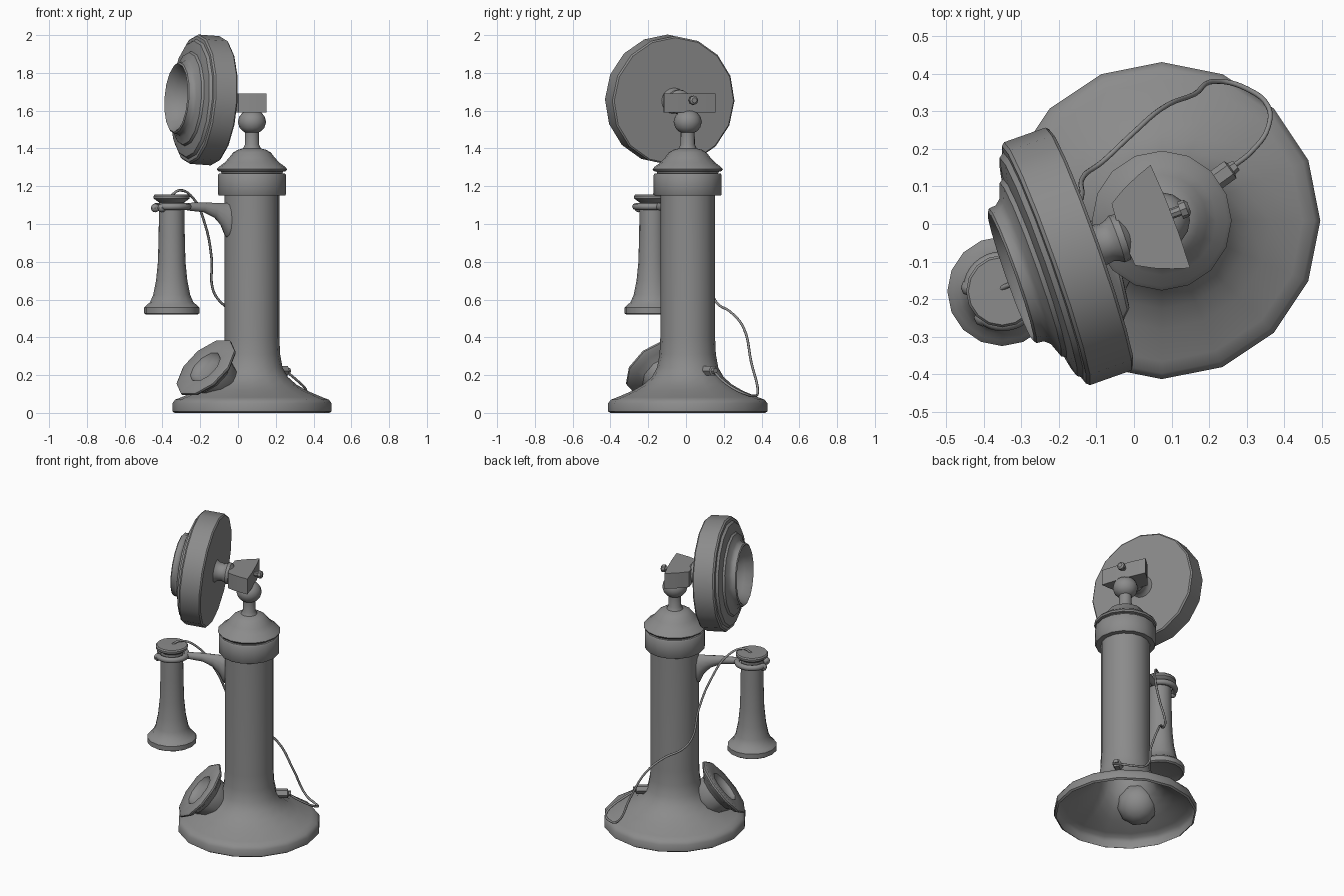
import bpy, bmesh
from math import sin, cos, pi, radians
from mathutils import Vector, Matrix

AX, AY = 0.074, 0.009            # main column axis
RX, RY = -0.351, -0.179          # receiver axis


def frame(origin, axis):
    return Matrix.Translation(Vector(origin)) @ Vector(axis).normalized().to_track_quat('Z', 'Y').to_matrix().to_4x4()


def loft(name, rings, mat=Matrix(), cap=(False, False)):
    """Skin equal-length rings of points."""
    bm = bmesh.new()
    rows = [[bm.verts.new(mat @ Vector(p)) for p in r] for r in rings]
    n = len(rows[0])
    for a, b in zip(rows, rows[1:]):
        for i in range(n):
            j = (i + 1) % n
            bm.faces.new((a[i], a[j], b[j], b[i]))
    if cap[0]:
        bm.faces.new(rows[0][::-1])
    if cap[1]:
        bm.faces.new(rows[-1])
    bmesh.ops.remove_doubles(bm, verts=bm.verts, dist=1e-5)
    bmesh.ops.recalc_face_normals(bm, faces=bm.faces)
    me = bpy.data.meshes.new(name)
    bm.to_mesh(me)
    bm.free()
    ob = bpy.data.objects.new(name, me)
    bpy.context.collection.objects.link(ob)
    return ob


def lathe(name, profile, mat, sides=16, cap=(False, False)):
    rings = [[(r * cos(2 * pi * i / sides), r * sin(2 * pi * i / sides), z) for i in range(sides)]
             for r, z in profile]
    return loft(name, rings, mat, cap)


def rod(name, points, radius):
    cu = bpy.data.curves.new(name, 'CURVE')
    cu.dimensions = '3D'
    cu.bevel_depth, cu.bevel_resolution, cu.resolution_u = radius, 2, 5
    cu.use_fill_caps = True
    sp = cu.splines.new('BEZIER')
    sp.bezier_points.add(len(points) - 1)
    for bp, p in zip(sp.bezier_points, points):
        bp.co = p
        bp.handle_left_type = bp.handle_right_type = 'AUTO'
    ob = bpy.data.objects.new(name, cu)
    bpy.context.collection.objects.link(ob)
    return ob


column_axis = Matrix.Translation((AX, AY, 0))

# hollow flared base and column
lathe("base_and_column", [(0.41, 0), (0.422, 0.008), (0.422, 0.05), (0.407, 0.07), (0.375, 0.082),
                          (0.29, 0.118), (0.235, 0.15), (0.19, 0.19), (0.162, 0.24), (0.149, 0.31),
                          (0.145, 0.4), (0.145, 1.16)], column_axis)
# collar around the column top
lathe("collar", [(0.14, 1.15), (0.175, 1.15), (0.18, 1.157), (0.18, 1.26), (0.174, 1.268), (0.12, 1.27)],
      column_axis)
# domed cap, neck and ball
lathe("cap_and_ball", [(0.16, 1.265), (0.165, 1.277), (0.18, 1.28), (0.186, 1.29), (0.175, 1.303),
                       (0.145, 1.325), (0.122, 1.35), (0.1, 1.378), (0.075, 1.393), (0.048, 1.4),
                       (0.038, 1.42), (0.037, 1.485), (0.05, 1.492), (0.066, 1.51), (0.075, 1.54),
                       (0.068, 1.567), (0.052, 1.588), (0.03, 1.6)], column_axis, cap=(True, True))

# transmitter: stepped disc with mouth opening, turned and tipped slightly up
az, tip = radians(199.5), radians(4)
n = Vector((cos(az) * cos(tip), sin(az) * cos(tip), sin(tip)))
mouth_frame = frame((-0.114, -0.064, 1.652), n)
lathe("transmitter", [(0, 0), (0.335, 0), (0.343, 0.008), (0.343, 0.125), (0.335, 0.134), (0.318, 0.136),
                      (0.308, 0.15), (0.28, 0.156), (0.252, 0.16), (0.245, 0.172), (0.205, 0.187),
                      (0.192, 0.202), (0.19, 0.222), (0.182, 0.228), (0.172, 0.22), (0.15, 0.18),
                      (0.11, 0.13), (0.06, 0.1), (0, 0.095)], mouth_frame)
lathe("transmitter_neck", [(0.07, 0.002), (0.058, -0.015), (0.053, -0.045), (0.058, -0.06), (0.066, -0.072),
                           (0.064, -0.09), (0.04, -0.11)], mouth_frame, cap=(False, True))

# wedge bracket on the ball, with gently curved sides
az = radians(201)
side, out = Vector((-sin(az), cos(az), 0)), Vector((cos(az), sin(az), 0))
mid = Vector((0.097, 0.02, 0))
half = [(0.147, 0), (0.132, 0.045), (0.113, 0.09), (0.088, 0.134), (0.045, 0.138)]
plan = half + [(-u, w) for u, w in reversed(half)] + [(-0.05, -0.005), (0.05, -0.005)]
loft("bracket", [[mid + side * u + out * w + Vector((0, 0, z)) for u, w in plan] for z in (1.59, 1.69)],
     cap=(True, True))
# clamp bolt
lathe("bracket_bolt", [(0.014, -0.03), (0.014, 0.008), (0.024, 0.008), (0.024, 0.026), (0.014, 0.034)],
      frame((0.115, 0.033, 1.655), -out), 8, (True, True))

# hanging receiver
lathe("receiver", [(0, 0.535), (0.1, 0.53), (0.135, 0.52), (0.146, 0.527), (0.146, 0.557), (0.132, 0.572),
                   (0.115, 0.585), (0.098, 0.625), (0.083, 0.7), (0.073, 0.8), (0.069, 0.95), (0.067, 1.115),
                   (0.078, 1.122), (0.095, 1.135), (0.096, 1.148), (0.09, 1.156), (0, 1.157)],
      Matrix.Translation((RX, RY, 0)))

# switch hook: tapered arm and open fork
d = Vector((RX - AX, RY - AY, 0)).normalized()
s = Vector((-d.y, d.x, 0))
arm = [(0.12, 1.02, 0.05, 0.095), (0.15, 1.022, 0.045, 0.09), (0.175, 1.05, 0.036, 0.062),
       (0.215, 1.072, 0.03, 0.04), (0.28, 1.088, 0.024, 0.026), (0.375, 1.092, 0.02, 0.02)]
loft("hook_arm", [[Vector((AX, AY, z)) + d * r + s * (w * cos(k * pi / 6)) + Vector((0, 0, h * sin(k * pi / 6)))
                   for k in range(12)] for r, z, w, h in arm], cap=(True, True))
a0 = radians(203.6 - 180)
fork = [(RX + 0.088 * cos(a0 + radians(t)), RY + 0.088 * sin(a0 + radians(t)), 1.092)
        for t in range(-150, 151, 25)]
rod("hook_fork", fork, 0.018)
for i, p in enumerate((fork[0], fork[-1])):
    lathe("fork_tip_%d" % i, [(0.023 * sin(k * pi / 6), -0.023 * cos(k * pi / 6)) for k in range(7)],
          Matrix.Translation((p[0], p[1], 1.085)), 8)

# tilted dish set into the base
az2, lean = radians(218), radians(50)
lathe("base_dish", [(0, -0.2), (0.05, -0.19), (0.09, -0.165), (0.117, -0.12), (0.125, -0.06), (0.155, -0.035),
                    (0.182, -0.022), (0.193, -0.01), (0.193, 0.0), (0.18, 0.008), (0.1, 0.002), (0.09, -0.015),
                    (0.06, -0.03), (0, -0.033)],
      frame((-0.172, -0.15, 0.242), (cos(az2) * sin(lean), sin(az2) * sin(lean), cos(lean))), 10)

# cord and its hexagonal base connector
rod("cord", [(-0.355, -0.172, 1.15), (-0.31, -0.15, 1.178), (-0.24, -0.09, 1.14), (-0.175, -0.01, 1.0),
             (-0.14, 0.07, 0.82), (-0.132, 0.13, 0.65), (-0.085, 0.165, 0.58), (-0.01, 0.235, 0.535),
             (0.07, 0.305, 0.45), (0.16, 0.345, 0.27), (0.227, 0.38, 0.11), (0.3, 0.36, 0.09),
             (0.356, 0.315, 0.1), (0.358, 0.26, 0.125), (0.315, 0.195, 0.17), (0.255, 0.147, 0.22)], 0.0068)
lathe("cord_connector", [(0.028, -0.05), (0.028, 0.03), (0.018, 0.034), (0.015, 0.05)],
      frame((0.232, 0.127, 0.223), (0.8, 0.58, 0)), 6, (True, True))

# dark grey finish on every part, smooth shading with crisp edges
dark = bpy.data.materials.new("dark_grey")
dark.diffuse_color = (0.26, 0.26, 0.26, 1)
bpy.ops.object.select_all(action='DESELECT')
for ob in bpy.context.scene.objects:
    ob.data.materials.append(dark)
    if ob.type == 'MESH':
        ob.select_set(True)
        bpy.context.view_layer.objects.active = ob
bpy.ops.object.shade_smooth_by_angle(angle=radians(38))
